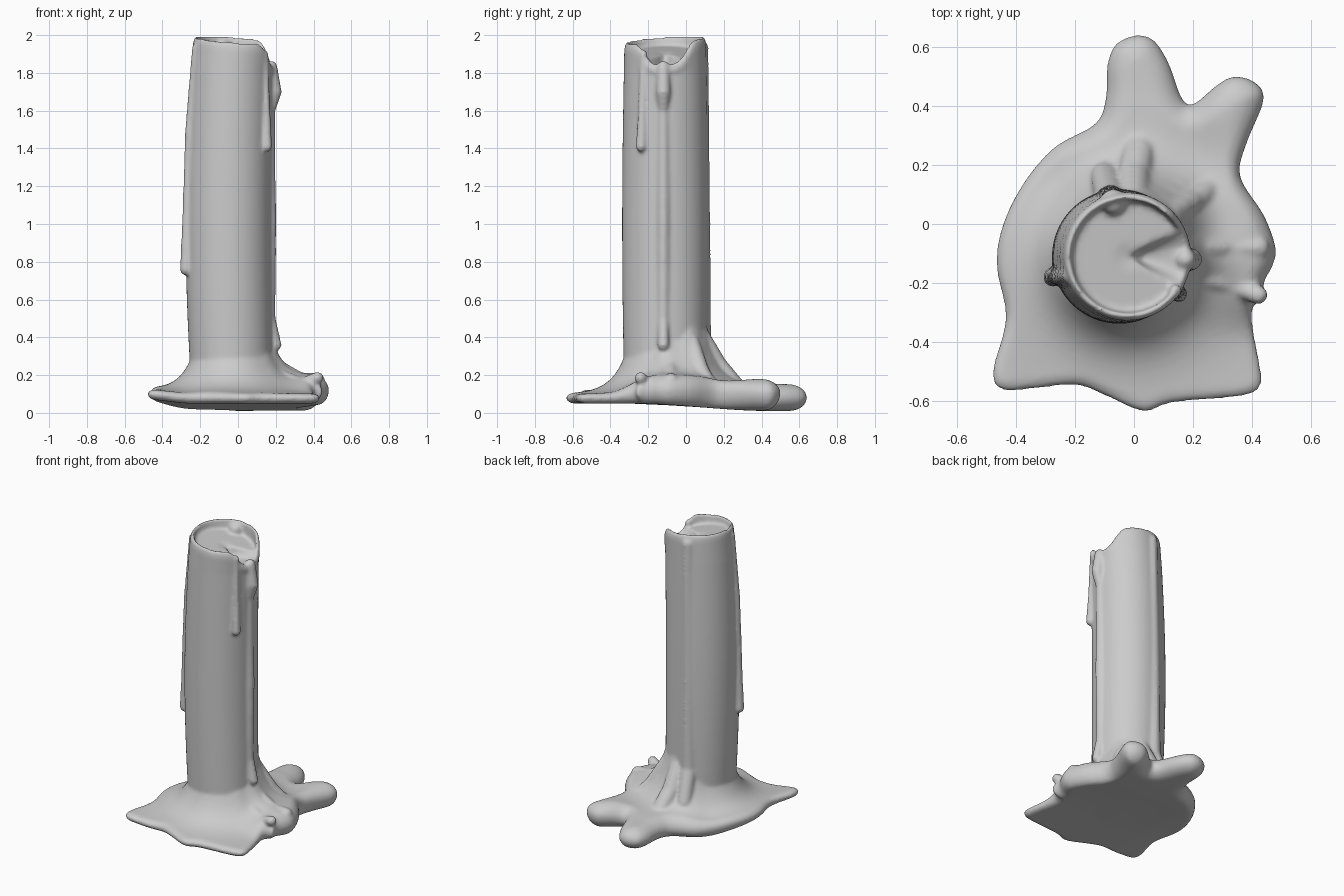
import bpy, bmesh, math
from mathutils import Vector

if "Cube" in bpy.data.objects:
    bpy.data.objects.remove(bpy.data.objects["Cube"])

bm = bmesh.new()
CY = -0.11


def smooth(a, b, v):
    t = max(0, min(1, (v - a) / (b - a)))
    return t * t * (3 - 2 * t)


def loft(rings):
    """Closed skin through equal-length rings; ends capped by fans."""
    rows = [[bm.verts.new(p) for p in r] for r in rings]
    n = len(rows[0])
    for a, b in zip(rows, rows[1:]):
        for i in range(n):
            j = (i + 1) % n
            bm.faces.new((a[i], a[j], b[j], b[i]))
    for row, flip in ((rows[0], True), (rows[-1], False)):
        mid = sum((v.co for v in row), Vector()) / n
        c = bm.verts.new(mid)
        for i in range(n):
            j = (i + 1) % n
            bm.faces.new((row[j], row[i], c) if flip else (row[i], row[j], c))


def drip(points):
    """Run of wax: overlapping balls along (x, y, z, radius) points, fused later."""
    for a, b in zip(points, points[1:]):
        a, b = Vector(a), Vector(b)
        n = max(2, int((b - a).length / (0.35 * min(a.w, b.w))))
        for k in range(n + 1):
            p = a.lerp(b, k / n)
            made = bmesh.ops.create_icosphere(bm, subdivisions=2, radius=p.w)
            bmesh.ops.translate(bm, verts=made['verts'], vec=p.xyz)


# Column: slightly bowed, uneven rim with a notch on the right, sloping bowl
def cx(z):
    return -0.025 - 0.025 * math.sin(math.pi * z / 2)


def rad(z):
    return 0.215 + 0.013 * math.sin(math.pi * z / 2)


def rim(a):
    d = (a + math.pi) % (2 * math.pi) - math.pi
    return 1.977 + 0.02 * math.cos(a - 2.4) - 0.115 * math.exp(-(abs(d) / 0.62) ** 4)


def floor(a, r):
    return min(1.905 - 0.2 * r * math.cos(a), rim(a) - 0.012)


angles = [2 * math.pi * i / 96 for i in range(96)]
rings = []
for k in range(19):
    z = 0.1 + 1.7 * k / 18
    rings.append([(cx(z) + rad(z) * math.cos(a), CY + rad(z) * math.sin(a), z) for a in angles])
for r, dz in ((0.217, -0.045), (0.213, -0.018), (0.205, -0.003), (0.199, 0), (0.193, -0.006)):
    rings.append([(-0.022 + r * math.cos(a), CY + r * math.sin(a), rim(a) + dz) for a in angles])
for r in (0.186, 0.12, 0.05):
    rings.append([(-0.02 + r * math.cos(a), CY + r * math.sin(a), floor(a, r)) for a in angles])
loft(rings)

# Puddle outline seen from above
OUT = [(.48, -.08), (.44, .03), (.36, .16), (.38, .27), (.44, .42), (.41, .48), (.34, .5),
       (.28, .47), (.2, .405), (.16, .43), (.12, .54), (.07, .62), (.01, .64), (-.06, .61),
       (-.09, .54), (-.095, .43), (-.13, .34), (-.27, .26), (-.38, .13), (-.45, -.02),
       (-.465, -.15), (-.435, -.32), (-.48, -.5), (-.45, -.56), (-.36, -.56), (-.2, -.545),
       (-.1, -.58), (.03, -.635), (.13, -.605), (.35, -.585), (.42, -.56), (.43, -.5),
       (.4, -.33), (.41, -.27), (.445, -.26), (.44, -.2), (.47, -.14)]
pts = [Vector(p) for p in OUT]
outline = []
for i in range(len(pts)):
    p0, p1, p2, p3 = (pts[(i + k) % len(pts)] for k in (-1, 0, 1, 2))
    for k in range(4):
        t = k / 4
        outline.append(0.5 * (2 * p1 + (p2 - p0) * t + (2 * p0 - 5 * p1 + 4 * p2 - p3) * t * t
                              + (3 * p1 - p0 - 3 * p2 + p3) * t ** 3))
segs = list(zip(outline, outline[1:] + outline[:1]))


def edge_distance(p):
    best = 9
    for a, b in segs:
        ab = b - a
        t = max(0, min(1, (p - a).dot(ab) / ab.length_squared))
        best = min(best, (p - a - ab * t).length_squared)
    return math.sqrt(best)


# Puddle: rounded edge, fat fingers at the back, flare up to the column
def puddle(p):
    f = smooth(0.12, 0.42, p.y)
    side = smooth(0.2, 0.42, p.x) * smooth(-0.4, -0.2, p.y) * (1 - f)
    left = smooth(-0.25, -0.48, p.x) if p.x > 0 else smooth(0.25, 0.48, -p.x)
    mid = 0.08 + 0.022 * left * (1 - f) + 0.04 * side + 0.025 * f * smooth(0.15, 0.3, p.x)
    h = 0.02 + 0.05 * f + 0.025 * side
    w = 0.04 + 0.055 * f + 0.02 * side
    e = math.sqrt(max(0, 1 - (1 - min(1, edge_distance(p) / w)) ** 2))
    v = p - Vector((-0.03, CY))
    q = v.length - 0.215
    a = math.atan2(v.y, v.x)
    back = max(0, math.sin(a)) * smooth(-0.6, 0.3, math.cos(a) + 0.3)
    right = max(0, math.cos(a)) * smooth(-0.9, 0, math.sin(a))
    ridge = 0.02 * math.cos(9 * a) * max(back, right)
    A = 0.2 + 0.16 * back + 0.05 * right
    flare = (A + ridge) * math.exp(-q / (0.08 + 0.03 * right))
    under = 0.05 - 0.04 * smooth(-0.3, 0.45, p.y) + 0.02 * left * (1 - f)
    return mid + e * (h + flare), mid + e * (under - mid)


tops, bottoms = [], []
for k in range(25):
    s = 1 - (1 - k / 24) ** 1.7
    top, bot = [], []
    for o in outline:
        d = o - Vector((-0.03, CY))
        p = Vector((-0.03, CY)) + d.normalized() * (0.195 + (d.length - 0.195) * s)
        zt, zb = puddle(p)
        top.append((p.x, p.y, zt))
        bot.append((p.x, p.y, zb))
    tops.append(top)
    bottoms.append(bot)
loft(bottoms[:-1] + tops[::-1])

# Drips on the sides
drip([(.14, -.225, 1.9, .022), (.15, -.232, 1.6, .022), (.152, -.237, 1.41, .03)])
drip([(.175, -.12, 1.83, .035), (.193, -.12, 1.7, .04), (.17, -.12, 1.6, .028),
      (.17, -.12, 1, .033), (.17, -.12, .5, .03), (.2, -.12, .36, .032)])
drip([(-.22, -.175, 1.93, .025), (-.255, -.18, 1.5, .026), (-.272, -.18, 1, .026),
      (-.275, -.18, .76, .034)])
drip([(-.07, .075, 1.93, .045), (-.08, .08, 1, .05), (-.08, .08, .4, .055),
      (-.1, .16, .2, .05)])
# Runs spilling over the puddle
drip([(0, .07, .42, .05), (.0, .16, .25, .06), (.02, .26, .13, .06)])
drip([(.12, .03, .38, .04), (.2, .08, .22, .045), (.27, .13, .13, .045)])
drip([(.2, -.08, .25, .04), (.33, -.08, .18, .035), (.42, -.08, .17, .042)])
drip([(.2, -.17, .2, .04), (.34, -.21, .15, .035), (.42, -.24, .185, .034)])

# Fuse into one smooth wax body
bmesh.ops.recalc_face_normals(bm, faces=bm.faces)
mesh = bpy.data.meshes.new("melted_candle")
bm.to_mesh(mesh)
bm.free()
candle = bpy.data.objects.new("melted_candle", mesh)
bpy.context.collection.objects.link(candle)
m = candle.modifiers.new("fuse", 'REMESH')
m.mode = 'VOXEL'
m.voxel_size = 0.01
m.use_smooth_shade = True
m = candle.modifiers.new("soften", 'SMOOTH')
m.factor = 0.5
m.iterations = 6
